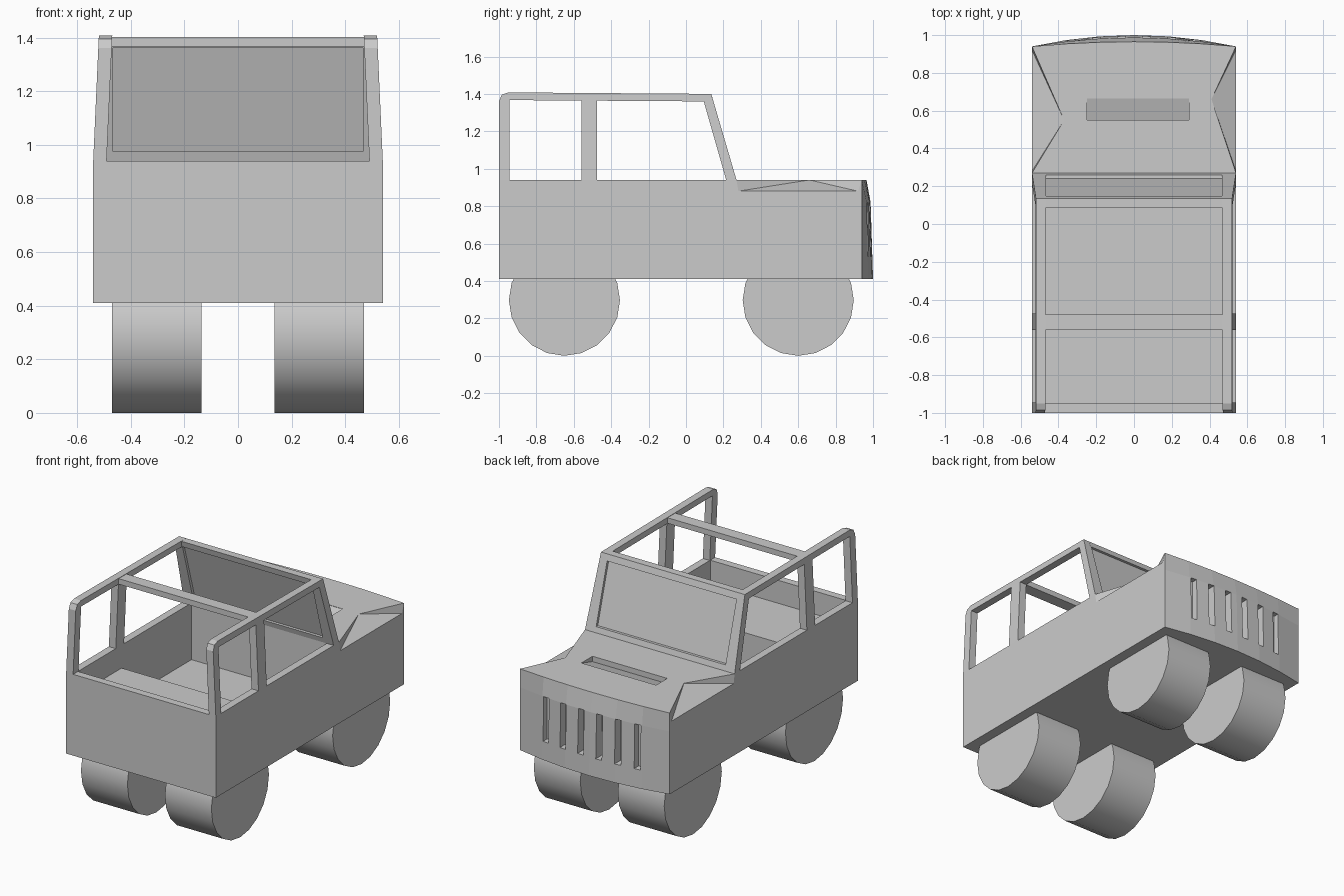
import bpy, math
from mathutils import Vector
import bmesh

if "Cube" in bpy.data.objects:
    bpy.data.objects.remove(bpy.data.objects["Cube"])


def mesh_object(name, verts, faces):
    me = bpy.data.meshes.new(name)
    me.from_pydata(verts, [], faces)
    bm = bmesh.new()
    bm.from_mesh(me)
    bmesh.ops.remove_doubles(bm, verts=bm.verts, dist=1e-5)
    bmesh.ops.recalc_face_normals(bm, faces=bm.faces)
    bm.to_mesh(me)
    bm.free()
    ob = bpy.data.objects.new(name, me)
    bpy.context.collection.objects.link(ob)
    return ob


def prism(name, profile, x0, x1, lean=0.0):
    """Extrude a (y, z) profile along x; lean pulls the top inwards."""
    n = len(profile)
    verts = []
    for x in (x0, x1):
        for y, z in profile:
            verts.append((x - math.copysign(lean * (z - 0.94), x), y, z))
    faces = [list(range(n)), list(range(n, 2 * n))]
    faces += [[i, (i + 1) % n, n + (i + 1) % n, n + i] for i in range(n)]
    return mesh_object(name, verts, faces)


def rect(y0, y1, z0, z1):
    return [(y0, z0), (y1, z0), (y1, z1), (y0, z1)]


def cut(target, cutter):
    cutter.hide_render = True
    mod = target.modifiers.new("cut", 'BOOLEAN')
    mod.operation = 'DIFFERENCE'
    mod.solver = 'EXACT'
    mod.object = cutter
    bpy.context.view_layer.objects.active = target
    bpy.ops.object.modifier_apply(modifier=mod.name)
    bpy.data.objects.remove(cutter, do_unlink=True)


# body shell with bowed nose and creased hood edges
W, LOW, TOP = 0.54, 0.41, 0.94
polys = []
xs = [-W, -0.36, -0.18, 0, 0.18, 0.36, W]
rows = [[Vector((x, 0.94 + bow * (1 - (x / W) ** 2), z)) for x in xs]
        for z, bow in ((LOW, 0.06), (0.82, 0.047), (TOP, 0.025))]
for a, b in zip(rows, rows[1:]):
    for i in range(len(xs) - 1):
        polys.append([a[i], a[i + 1], b[i + 1], b[i]])

rear = [Vector((s * W, -1, z)) for z in (LOW, TOP) for s in (-1, 1)]
polys.append([rear[0], rear[1], rear[3], rear[2]])
polys.append([rear[0]] + rows[0] + [rear[1]])

cowl, peak = {}, {}
for s, px, py, k in ((-1, -0.37, 0.55, 0), (1, 0.41, 0.66, -1)):
    cowl[s] = Vector((s * W, 0.27, TOP))
    peak[s] = Vector((px, py, TOP))
    back = Vector((s * W, 0.28, 0.88))
    front = Vector((s * W, 0.92, 0.88))
    corner = rows[2][k]
    polys.append([rear[0 if s < 0 else 1], rows[0][k], rows[1][k], corner,
                  front, back, cowl[s], rear[2 if s < 0 else 3]])
    polys += [[cowl[s], back, peak[s]], [back, front, peak[s]],
              [front, corner, peak[s]]]
polys.append([rear[2], cowl[-1], peak[-1]] + rows[2] + [peak[1], cowl[1], rear[3]])

verts, faces = [], []
for p in polys:
    faces.append(list(range(len(verts), len(verts) + len(p))))
    verts += [tuple(v) for v in p]
body = mesh_object("body", verts, faces)

# open cabin, raised rear deck, hood vent and grille slots
cut(body, prism("cabin_cutter", rect(-0.50, 0.22, 0.57, 1.1), -0.49, 0.49))
cut(body, prism("deck_cutter", rect(-0.95, -0.45, 0.79, 1.1), -0.49, 0.49))
cut(body, prism("vent_cutter", [(0.55, 0.905), (0.55, 1.0), (0.665, 1.0), (0.665, 0.938)],
                -0.25, 0.29))
for i in range(6):
    x = -0.33 + 0.132 * i
    cut(body, prism("slot_cutter", rect(0.93, 1.1, 0.53, 0.82), x - 0.021, x + 0.021))

# side roof frames, middle posts and windscreen jambs
LEAN = 0.045
side = [(-1, TOP), (-1, 1.36), (-0.985, 1.395), (-0.95, 1.408), (0.135, 1.40), (0.27, TOP),
        (0.215, TOP), (0.095, 1.36), (-0.945, 1.367), (-0.945, TOP)]
jamb = [(0.215, TOP), (0.27, TOP), (0.135, 1.40), (0.085, 1.395)]
for s, label in ((-1, "left"), (1, "right")):
    prism(label + "_roof_frame", side, s * 0.49, s * W, LEAN)
    prism(label + "_middle_post", rect(-0.56, -0.475, TOP, 1.37), s * 0.49, s * W, LEAN)
    prism(label + "_windscreen_jamb", jamb, s * 0.467, s * 0.495)

# windscreen header, sill, pane and roof crossbar
prism("windscreen_header", [(0.095, 1.36), (0.147, 1.36), (0.135, 1.40), (0.085, 1.40)],
      -0.475, 0.475)
prism("windscreen_sill", [(0.215, TOP), (0.27, TOP), (0.26, 0.975), (0.205, 0.975)],
      -0.475, 0.475)
prism("windscreen_pane", [(0.235, TOP), (0.252, TOP), (0.123, 1.38), (0.106, 1.38)],
      -0.475, 0.475)
prism("roof_crossbar", rect(-0.56, -0.48, 1.366, 1.402), -0.48, 0.48)

# wheels
for y, end in ((-0.65, "rear"), (0.60, "front")):
    for s, label in ((-1, "left"), (1, "right")):
        bpy.ops.mesh.primitive_cylinder_add(vertices=20, radius=0.297, depth=0.335,
                                            location=(s * 0.303, y, 0.297),
                                            rotation=(0, math.pi / 2, 0))
        wheel = bpy.context.object
        wheel.name = f"{end}_{label}_wheel"
        bpy.ops.object.shade_smooth_by_angle(angle=math.radians(35))
